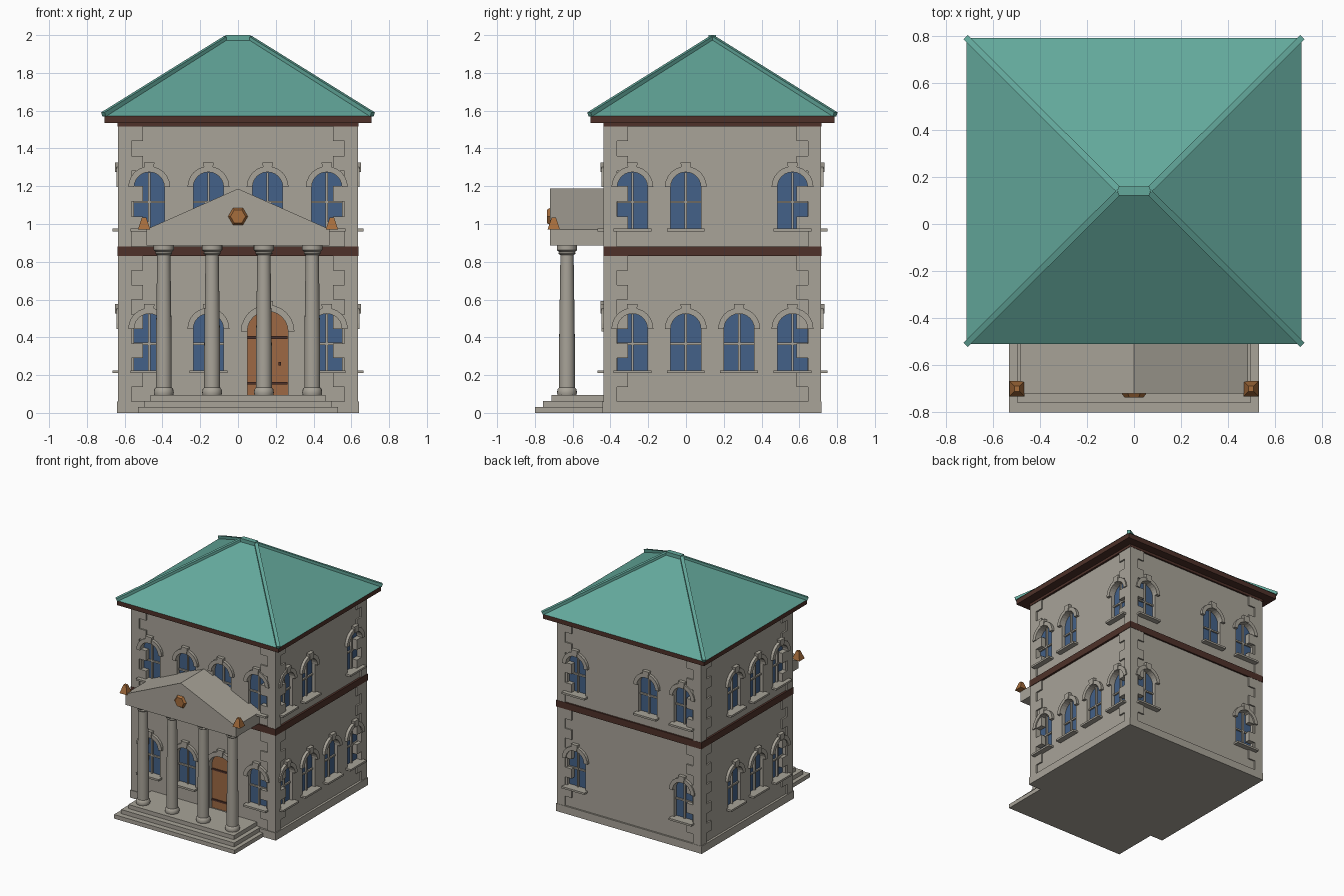
import bpy, bmesh, math
from mathutils import Matrix, Vector

if "Cube" in bpy.data.objects:
    bpy.data.objects.remove(bpy.data.objects["Cube"])


def material(name, rgb):
    m = bpy.data.materials.new(name)
    lin = [((c / 255 + 0.055) / 1.055) ** 2.4 for c in rgb]
    m.diffuse_color = (*lin, 1)
    m.use_nodes = True
    m.node_tree.nodes["Principled BSDF"].inputs["Base Color"].default_value = m.diffuse_color
    return m


STONE = material("warm_grey_stone", (168, 163, 152))
ROOF = material("green_copper", (99, 168, 155))
BROWN = material("dark_brown", (78, 49, 41))
GLASS = material("blue_glass", (67, 97, 136))
WOOD = material("door_wood", (158, 105, 68))
COPPER = material("copper", (166, 109, 60))

CY = 0.14                    # centre of the house in y
HX, HY = 0.622, 0.565        # half sizes of the walls
parts = {}                   # name -> (bmesh, material)


def part(name, mat):
    return parts.setdefault(name, (bmesh.new(), mat))[0]


def box(bm, lo, hi, mtx=Matrix()):
    lo, hi = Vector(lo), Vector(hi)
    t = Matrix.Translation((lo + hi) / 2) @ Matrix.Diagonal((*(hi - lo), 1))
    bmesh.ops.create_cube(bm, size=1, matrix=mtx @ t)


def prism(bm, pts, y0, y1, mtx=Matrix()):
    """Extrude an (x, z) outline from y0 to y1."""
    a = [bm.verts.new(mtx @ Vector((x, y0, z))) for x, z in pts]
    b = [bm.verts.new(mtx @ Vector((x, y1, z))) for x, z in pts]
    bm.faces.new(a)
    bm.faces.new(b[::-1])
    n = len(pts)
    for i in range(n):
        bm.faces.new((a[i], b[i], b[(i + 1) % n], a[(i + 1) % n]))


def arc(u, z, r, n=12):
    return [(u + r * math.cos(math.pi * i / n), z + r * math.sin(math.pi * i / n))
            for i in range(n + 1)]


def side(angle):
    """Frame of one wall: x along the wall, -y outwards, origin on the wall."""
    d = HY if angle % 180 == 0 else HX
    return (Matrix.Translation((0, CY, 0)) @ Matrix.Rotation(math.radians(angle), 4, 'Z')
            @ Matrix.Translation((0, -d, 0)))


def opening(m, u, z0, spring, r, trim, name, mat):
    """Arched recess with a pane or leaf, a stone arch and a keystone."""
    shape = [(u - r, z0), (u + r, z0)] + arc(u, spring, r)
    prism(part("cutter", STONE), shape, -0.05, 0.035, m)
    prism(part(name, mat), shape, 0.028, 0.037, m)
    ring = arc(u, spring, r + trim) + arc(u, spring, r)[::-1]
    prism(part("window_arches", STONE), ring, -0.022, 0.01, m)
    top = spring + r
    prism(part("keystones", STONE),
          [(u - 0.02, top), (u + 0.02, top), (u + 0.028, top + trim + 0.02),
           (u - 0.028, top + trim + 0.02)], -0.028, 0.01, m)


def window(m, u, floor):
    z = 0.225 + 0.75 * floor
    opening(m, u, z, z + 0.22, 0.08, 0.031, "window_panes", GLASS)
    bars = part("window_bars", STONE)
    box(bars, (u - 0.006, 0.014, z), (u + 0.006, 0.03, z + 0.298), m)
    box(bars, (u - 0.08, 0.016, z + 0.135), (u + 0.08, 0.03, z + 0.147), m)
    box(part("window_sills", STONE), (u - 0.1, -0.043, z - 0.015), (u + 0.1, 0.03, z), m)


# Windows: per wall, positions for ground and upper floor
sx, sy = 0.3133, 0.2825
layout = {0: ([-1.5, -0.5, 1.5], [-1.5, -0.5, 0.5, 1.5], sx),
          90: ([-1.5, -0.5, 0.5, 1.5], [-1.5, -0.5, 1.5], sy),
          180: ([-1.5, 1.5], [-1.5, 0.5, 1.5], sx),
          270: ([-0.5, 0.5, 1.5], [-0.5, 0.5, 1.5], sy)}
for angle, (ground, upper, step) in layout.items():
    for floor, spots in enumerate((ground, upper)):
        for s in spots:
            window(side(angle), s * step, floor)

# Door with straps and handle
front = side(0)
opening(front, 0.157, 0.09, 0.43, 0.108, 0.034, "door", WOOD)
for z in (0.15, 0.392):
    box(part("door_straps", BROWN), (0.051, 0.02, z), (0.263, 0.03, z + 0.014), front)
box(part("door_handle", BROWN), (0.215, 0.012, 0.25), (0.227, 0.03, 0.27), front)

# Walls and plinth
box(part("walls", STONE), (-HX, CY - HY, 0.03), (HX, CY + HY, 1.54))
box(part("plinth", STONE), (-0.64, CY - 0.581, 0), (0.64, CY + 0.578, 0.06))

# Corner quoins: alternating long and short blocks
QX, QY = 0.634, 0.576
for x in (-1, 1):
    for y in (-1, 1):
        for z0, z1, n in ((0.06, 0.83, 10), (0.88, 1.52, 8)):
            h = (z1 - z0) / n
            for i in range(n):
                w = 0.13 if i % 2 else 0.07
                xs = sorted((x * QX, x * (QX - w)))
                ys = sorted((y * QY, y * (QY - w)))
                box(part("quoins", STONE), (xs[0], CY + ys[0], z0 + i * h),
                    (xs[1], CY + ys[1], z0 + (i + 1) * h))

# Belt band and cornice
for name, x, y, z0, z1 in (("belt_band", 0.638, 0.578, 0.83, 0.882),
                           ("lower_cornice", 0.638, 0.578, 1.515, 1.537),
                           ("upper_cornice", 0.708, 0.645, 1.535, 1.573)):
    box(part(name, BROWN), (-x, CY - y, z0), (x, CY + y, z1))

# Hipped roof with hip ribs and ridge cap
bm = part("roof", ROOF)
base = [bm.verts.new((x * 0.712, CY + y * 0.65, 1.573)) for x, y in
        ((-1, -1), (1, -1), (1, 1), (-1, 1))]
l, r = bm.verts.new((-0.06, CY, 1.985)), bm.verts.new((0.06, CY, 1.985))
for f in ((base[0], base[1], r, l), (base[1], base[2], r), (base[2], base[3], l, r),
          (base[3], base[0], l), base[::-1]):
    bm.faces.new(f)
for x in (-1, 1):
    for y in (-1, 1):
        a = Vector((x * 0.712, CY + y * 0.65, 1.58))
        b = Vector((x * 0.06, CY, 1.985))
        d = b - a
        m = Matrix.Translation(a) @ d.to_track_quat('X', 'Z').to_matrix().to_4x4()
        box(part("roof_ribs", ROOF), (0, -0.013, -0.012), (d.length, 0.013, 0.012), m)
box(part("ridge_cap", ROOF), (-0.065, CY - 0.02, 1.97), (0.065, CY + 0.02, 2.0))

# Portico steps
for i, (x, y) in enumerate(((0.53, -0.80), (0.497, -0.757), (0.463, -0.713))):
    box(part("steps", STONE), (-x, y, i * 0.032), (x, CY - HY + 0.01, (i + 1) * 0.032))

# Columns: turned profile
profile = [(0, 0.095), (0.05, 0.095), (0.053, 0.107), (0.05, 0.125), (0.042, 0.135),
           (0.042, 0.35), (0.035, 0.835), (0.045, 0.843), (0.043, 0.853),
           (0.054, 0.862), (0.054, 0.887), (0, 0.887)]
N = 20
bm = part("columns", STONE)
for cx in (-0.393, -0.137, 0.137, 0.393):
    rows = [[bm.verts.new((cx + rad * math.cos(2 * math.pi * k / N),
                           -0.63 + rad * math.sin(2 * math.pi * k / N), z))
             for k in range(N)] for rad, z in profile[1:-1]]
    for p, q in zip(rows, rows[1:]):
        for k in range(N):
            bm.faces.new((p[k], p[(k + 1) % N], q[(k + 1) % N], q[k]))
    bm.faces.new(rows[0][::-1])
    bm.faces.new(rows[-1])

# Pediment, medallion and corner finials
prism(part("pediment", STONE),
      [(-0.485, 0.885), (0.485, 0.885), (0.485, 0.972), (0, 1.187), (-0.485, 0.972)],
      -0.72, CY - HY + 0.02)
bmesh.ops.create_cone(part("medallion", COPPER), cap_ends=True, segments=6, radius1=0.058,
                      radius2=0.04, depth=0.025,
                      matrix=Matrix.Translation((0, -0.7245, 1.04))
                      @ Matrix.Rotation(math.pi / 2, 4, 'X') @ Matrix.Rotation(math.pi / 6, 4, 'Z'))
for x in (-0.497, 0.497):
    bmesh.ops.create_cone(part("finials", COPPER), cap_ends=True, segments=4, radius1=0.046,
                          radius2=0.016, depth=0.065,
                          matrix=Matrix.Translation((x, -0.70, 1.003))
                          @ Matrix.Rotation(math.pi / 4, 4, 'Z'))

# Turn every part into an object
objs = {}
for name, (bm, mat) in parts.items():
    bmesh.ops.recalc_face_normals(bm, faces=bm.faces)
    me = bpy.data.meshes.new(name)
    bm.to_mesh(me)
    bm.free()
    me.materials.append(mat)
    objs[name] = bpy.data.objects.new(name, me)
    bpy.context.collection.objects.link(objs[name])

# Cut the openings out of the walls
mod = objs["walls"].modifiers.new("openings", 'BOOLEAN')
mod.operation, mod.solver, mod.object = 'DIFFERENCE', 'EXACT', objs["cutter"]
bpy.context.view_layer.objects.active = objs["walls"]
bpy.ops.object.modifier_apply(modifier=mod.name)
bpy.data.objects.remove(objs["cutter"])

# Smooth the round columns
bpy.ops.object.select_all(action='DESELECT')
objs["columns"].select_set(True)
bpy.context.view_layer.objects.active = objs["columns"]
bpy.ops.object.shade_smooth_by_angle(angle=math.radians(35))
